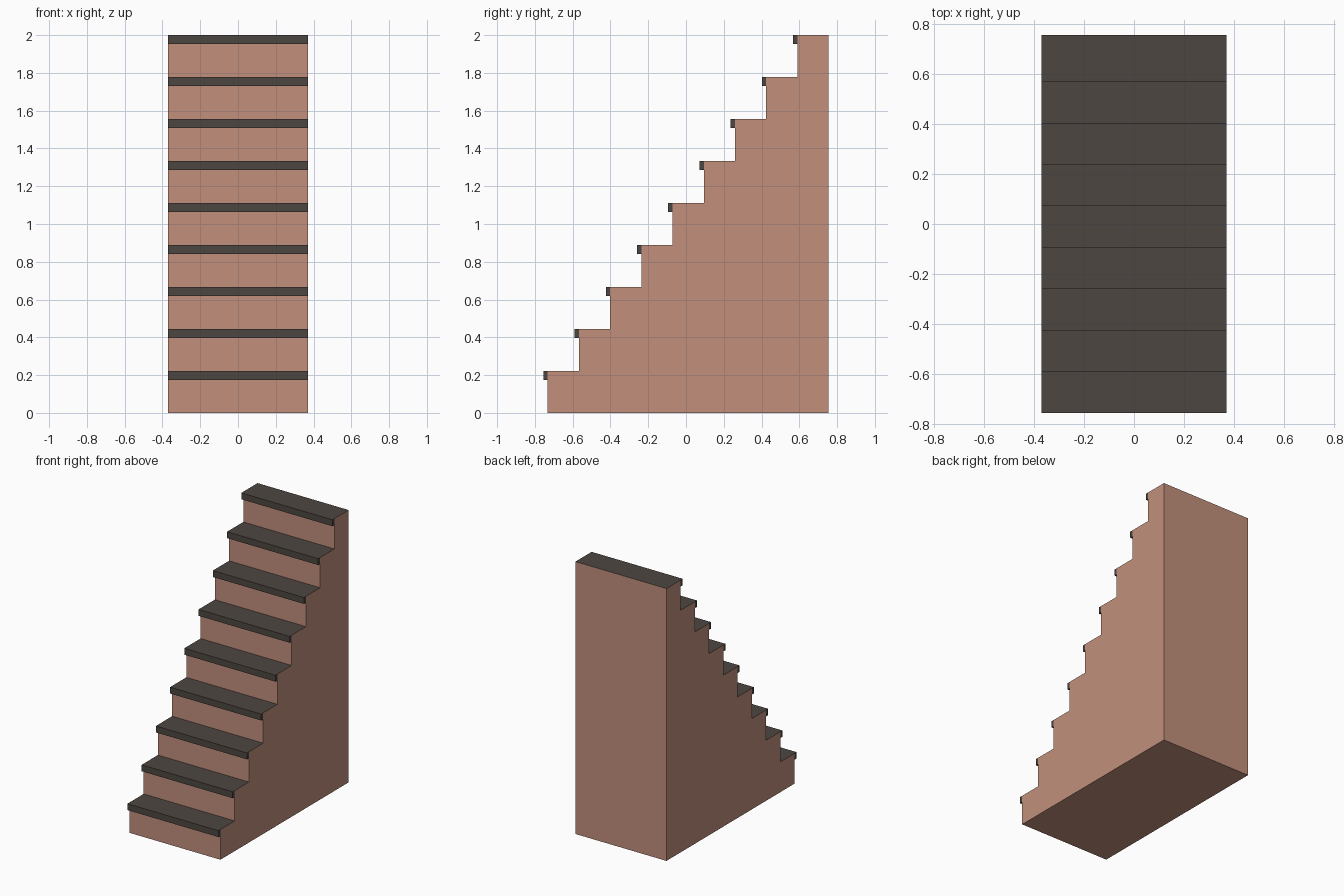
import bpy, bmesh

if "Cube" in bpy.data.objects:
    bpy.data.objects.remove(bpy.data.objects["Cube"])

STEPS = 9
RISE = 2.0 / STEPS
HALF_W = 0.37
FRONT, BACK = -0.732, 0.755      # first riser and back wall
RUN = (BACK - FRONT) / STEPS
NOSE_D, NOSE_H = 0.023, 0.047    # nosing overhang and height


def material(name, rgb):
    m = bpy.data.materials.new(name)
    m.diffuse_color = (*rgb, 1)
    m.use_nodes = True
    m.node_tree.nodes["Principled BSDF"].inputs["Base Color"].default_value = m.diffuse_color
    return m


clay = material("clay_pink", (0.539, 0.279, 0.202))
dark = material("dark_tread", (0.074, 0.061, 0.053))


def extrude_profile(name, pts, mats):
    """Extrude a (y, z) profile across the stair width."""
    bm = bmesh.new()
    face = bm.faces.new([bm.verts.new((-HALF_W, y, z)) for y, z in pts])
    ext = bmesh.ops.extrude_face_region(bm, geom=[face])
    moved = [v for v in ext["geom"] if isinstance(v, bmesh.types.BMVert)]
    bmesh.ops.translate(bm, verts=moved, vec=(2 * HALF_W, 0, 0))
    bmesh.ops.recalc_face_normals(bm, faces=bm.faces)
    # upward faces take the last material
    for f in bm.faces:
        f.material_index = len(mats) - 1 if f.normal.z > 0.5 else 0
    me = bpy.data.meshes.new(name)
    bm.to_mesh(me)
    bm.free()
    for m in mats:
        me.materials.append(m)
    ob = bpy.data.objects.new(name, me)
    bpy.context.collection.objects.link(ob)
    return ob


# solid stair body with dark tread tops
profile = [(BACK, 0), (FRONT, 0)]
for i in range(STEPS):
    y, top = FRONT + i * RUN, (i + 1) * RISE
    profile += [(y, top), (y + RUN, top)]
extrude_profile("stair_body", profile, [clay, dark])

# nosing strip at the front edge of every tread
for i in range(STEPS):
    y, top = FRONT + i * RUN, (i + 1) * RISE
    extrude_profile(f"nosing_{i + 1}",
                    [(y - NOSE_D, top - NOSE_H), (y, top - NOSE_H),
                     (y, top), (y - NOSE_D, top)], [dark])
